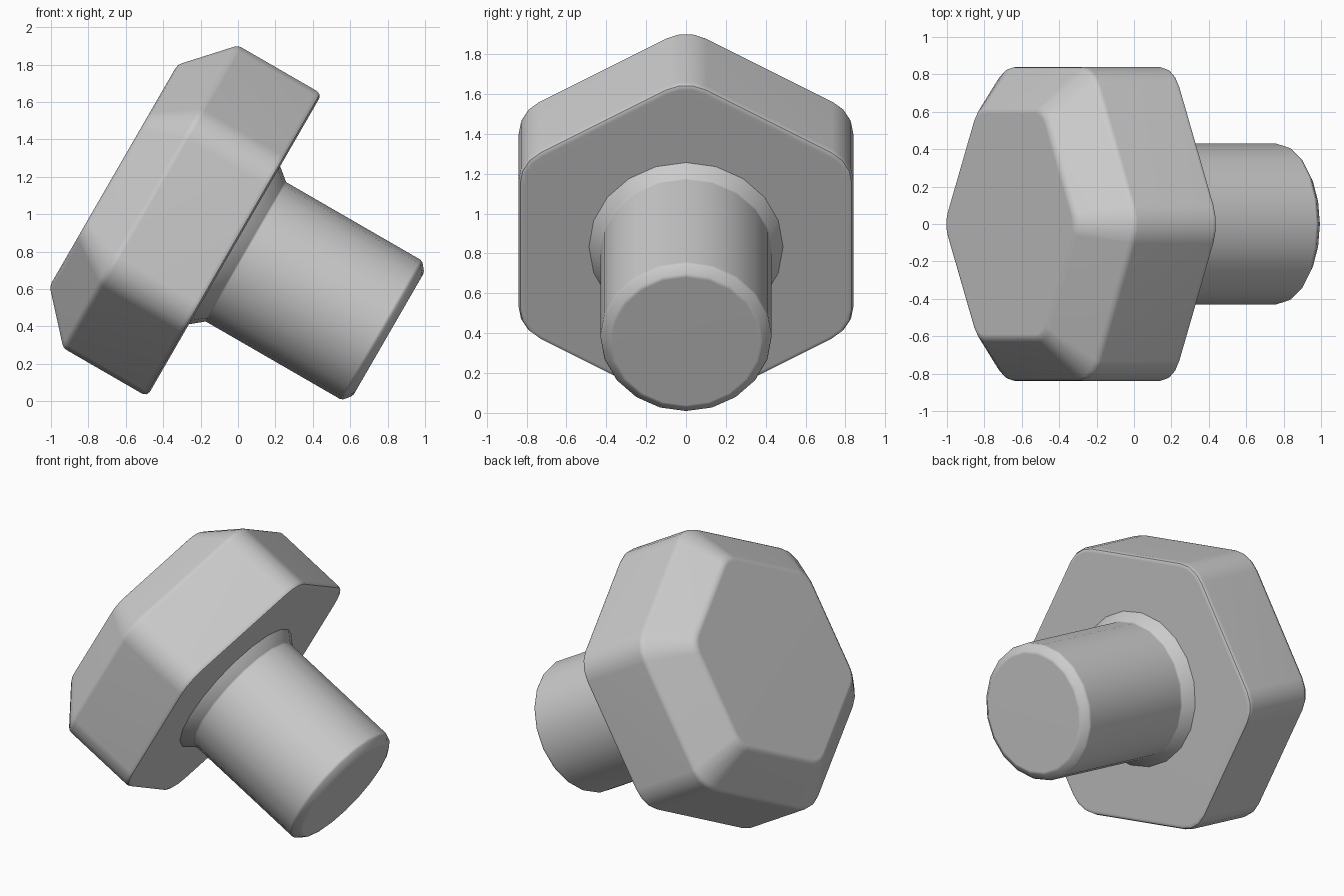
import bpy, bmesh, math
from mathutils import Vector

if "Cube" in bpy.data.objects:
    bpy.data.objects.remove(bpy.data.objects["Cube"])

# Tilted bolt frame: D runs along the shaft towards its tip, U is across it
TILT = math.radians(30)
D = Vector((math.cos(TILT), 0, -math.sin(TILT)))
U = Vector((math.sin(TILT), 0, math.cos(TILT)))
Y = Vector((0, 1, 0))
CENTRE = 0.713


def circle(radius, sides=20):
    return [(radius * math.cos(2 * math.pi * i / sides),
             radius * math.sin(2 * math.pi * i / sides)) for i in range(sides)]


def round_hex(apothem, fillet, segments=3):
    """Hexagon with corners on U and rounded corners."""
    pts = []
    reach = (apothem - fillet) / math.cos(math.pi / 6)
    for k in range(6):
        a = k * math.pi / 3
        for j in range(segments + 1):
            b = a + math.radians(-30 + 60 * j / segments)
            pts.append((reach * math.cos(a) + fillet * math.cos(b),
                        reach * math.sin(a) + fillet * math.sin(b)))
    return pts


def loft(name, rings):
    """Skin (position along D, outline) rings and cap both ends."""
    bm = bmesh.new()
    loops = [[bm.verts.new(D * s + U * (CENTRE + a) + Y * b) for a, b in outline]
             for s, outline in rings]
    n = len(loops[0])
    for lo, hi in zip(loops, loops[1:]):
        for i in range(n):
            j = (i + 1) % n
            bm.faces.new((lo[i], lo[j], hi[j], hi[i]))
    bm.faces.new(loops[0])
    bm.faces.new(loops[-1])
    bmesh.ops.recalc_face_normals(bm, faces=bm.faces)
    mesh = bpy.data.meshes.new(name)
    bm.to_mesh(mesh)
    bm.free()
    obj = bpy.data.objects.new(name, mesh)
    bpy.context.collection.objects.link(obj)
    mesh.shade_smooth()
    mesh.set_sharp_from_angle(angle=math.radians(40))
    # Keep the broad faces flat between the soft edges
    mod = obj.modifiers.new("flat_faces", 'WEIGHTED_NORMAL')
    mod.keep_sharp = True
    return obj


# Hexagonal head: softened underside edge, straight sides, 45 degree crown
head_profile = [(-0.433, 0.81, 0.18), (-0.442, 0.831, 0.2), (-0.463, 0.84, 0.21),
                (-0.93, 0.84, 0.21), (-0.948, 0.836, 0.2), (-0.965, 0.825, 0.2),
                (-1.16, 0.63, 0.13), (-1.174, 0.612, 0.12), (-1.18, 0.59, 0.11)]
loft("bolt_head", [(s, round_hex(a, f)) for s, a, f in head_profile])

# Shaft: flared collar under the head, chamfered tip
shaft_profile = [(-0.45, 0.487), (-0.432, 0.487), (-0.37, 0.436), (-0.36, 0.43),
                 (0.465, 0.43), (0.482, 0.424), (0.512, 0.388), (0.518, 0.37)]
loft("bolt_shaft", [(s, circle(r)) for s, r in shaft_profile])
